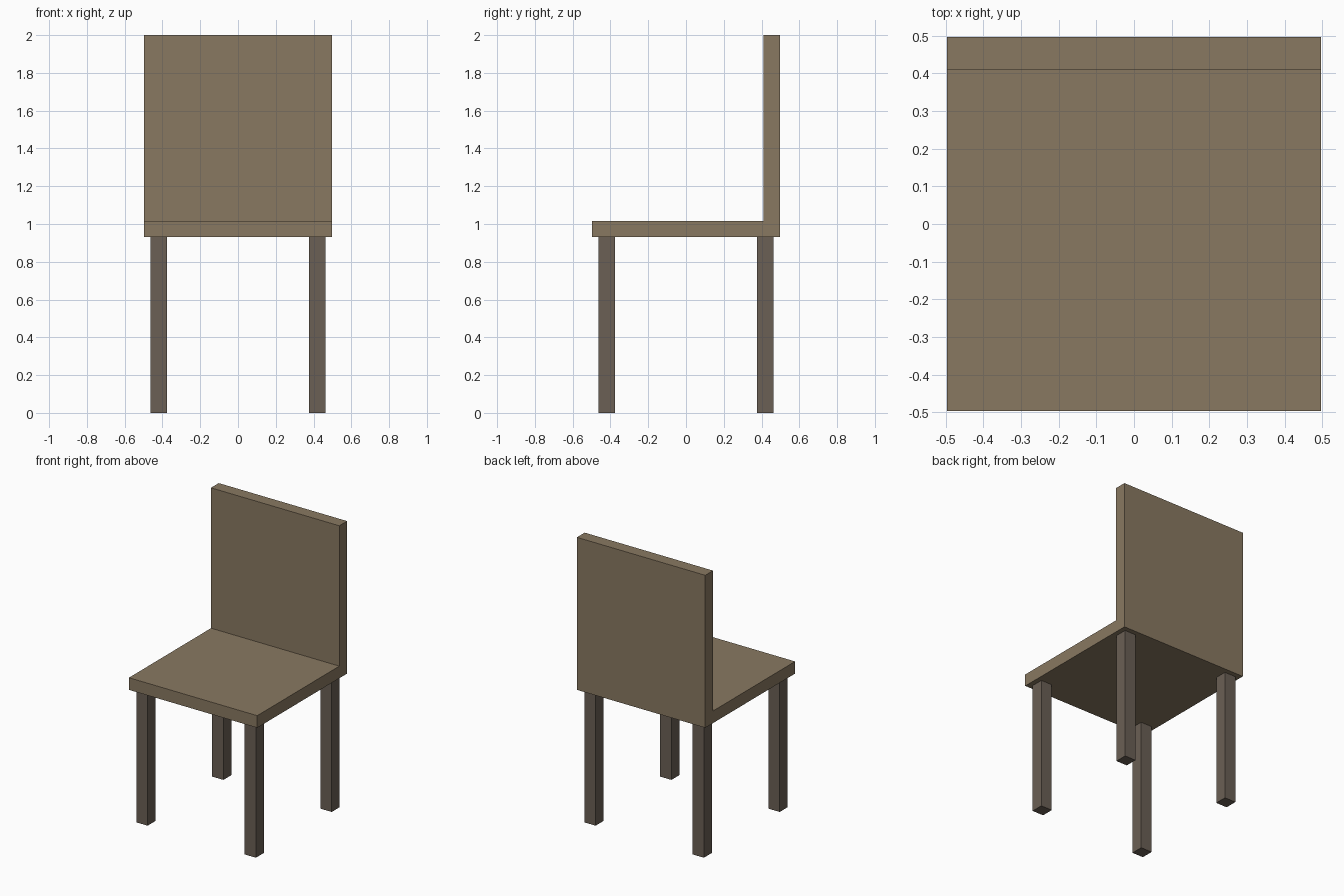
import bpy
import bmesh

if "Cube" in bpy.data.objects:
    bpy.data.objects.remove(bpy.data.objects["Cube"])

HALF = 0.497           # half width and half depth
SEAT_BOTTOM, SEAT_TOP = 0.932, 1.017
BACK_FRONT = 0.411     # front face of the backrest
LEG_IN, LEG_OUT = 0.376, 0.463


def material(name, color):
    mat = bpy.data.materials.new(name)
    mat.diffuse_color = (*color, 1)
    mat.use_nodes = True
    mat.node_tree.nodes["Principled BSDF"].inputs["Base Color"].default_value = mat.diffuse_color
    return mat


def extrude_profile(name, points, offset, mat):
    """Solid from a flat profile extruded along an offset vector."""
    bm = bmesh.new()
    face = bm.faces.new([bm.verts.new(p) for p in points])
    result = bmesh.ops.extrude_face_region(bm, geom=[face], use_keep_orig=True)
    moved = [g for g in result["geom"] if isinstance(g, bmesh.types.BMVert)]
    bmesh.ops.translate(bm, verts=moved, vec=offset)
    bmesh.ops.recalc_face_normals(bm, faces=bm.faces)
    mesh = bpy.data.meshes.new(name)
    bm.to_mesh(mesh)
    bm.free()
    mesh.materials.append(mat)
    obj = bpy.data.objects.new(name, mesh)
    bpy.context.collection.objects.link(obj)
    return obj


wood = material("light_wood", (0.25, 0.19, 0.12))
dark_wood = material("dark_wood", (0.145, 0.115, 0.09))

# Seat and backrest: one L-shaped slab
side_profile = [(-HALF, SEAT_BOTTOM), (HALF, SEAT_BOTTOM), (HALF, 2.0),
                (BACK_FRONT, 2.0), (BACK_FRONT, SEAT_TOP), (-HALF, SEAT_TOP)]
extrude_profile("seat_and_backrest", [(-HALF, y, z) for y, z in side_profile],
                (2 * HALF, 0, 0), wood)

# Four square legs, inset from the seat corners
for depth, sy in (("front", -1), ("back", 1)):
    for side, sx in (("left", -1), ("right", 1)):
        section = [(LEG_IN, LEG_IN), (LEG_OUT, LEG_IN),
                   (LEG_OUT, LEG_OUT), (LEG_IN, LEG_OUT)]
        extrude_profile(f"{depth}_{side}_leg",
                        [(sx * x, sy * y, 0) for x, y in section],
                        (0, 0, SEAT_BOTTOM), dark_wood)
